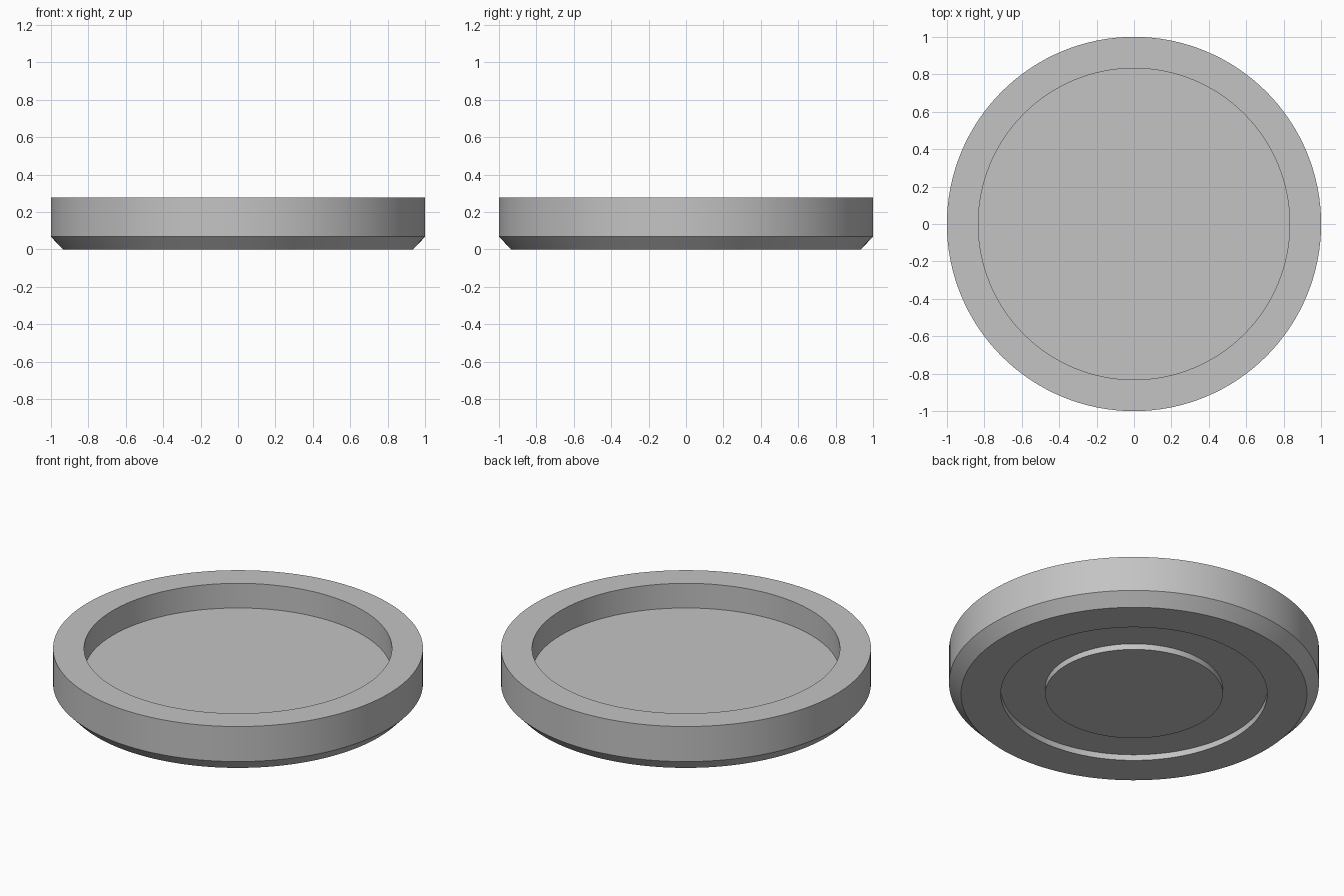
import bpy, bmesh, math

if "Cube" in bpy.data.objects:
    bpy.data.objects.remove(bpy.data.objects["Cube"])

SEGMENTS = 128

grey = bpy.data.materials.new("light grey")
grey.diffuse_color = (0.55, 0.55, 0.55, 1)
grey.use_nodes = True
grey.node_tree.nodes["Principled BSDF"].inputs["Base Color"].default_value = grey.diffuse_color

# Half cross-section (radius, height), from underside centre to tray floor centre
profile = [
    (0, 0), (0.48, 0),              # central foot
    (0.48, 0.035), (0.72, 0.035),   # ring groove
    (0.72, 0), (0.935, 0),          # base ring
    (1, 0.068), (1, 0.277),         # chamfer and outer wall
    (0.832, 0.277), (0.832, 0.13),  # rim and inner wall
    (0, 0.13),                      # tray floor
]

# Turn the cross-section around the z axis
bm = bmesh.new()
verts = [bm.verts.new((r, 0, z)) for r, z in profile]
edges = [bm.edges.new(pair) for pair in zip(verts, verts[1:])]
bmesh.ops.spin(bm, geom=verts + edges, cent=(0, 0, 0), axis=(0, 0, 1),
               angle=math.tau, steps=SEGMENTS, use_duplicate=False)
bmesh.ops.remove_doubles(bm, verts=bm.verts, dist=0.0001)
bmesh.ops.recalc_face_normals(bm, faces=bm.faces)

mesh = bpy.data.meshes.new("round_tray")
bm.to_mesh(mesh)
bm.free()
mesh.materials.append(grey)
tray = bpy.data.objects.new("round_tray", mesh)
bpy.context.collection.objects.link(tray)

# Smooth walls with crisp rims
bpy.context.view_layer.objects.active = tray
tray.select_set(True)
bpy.ops.object.shade_smooth_by_angle(angle=math.radians(30))
